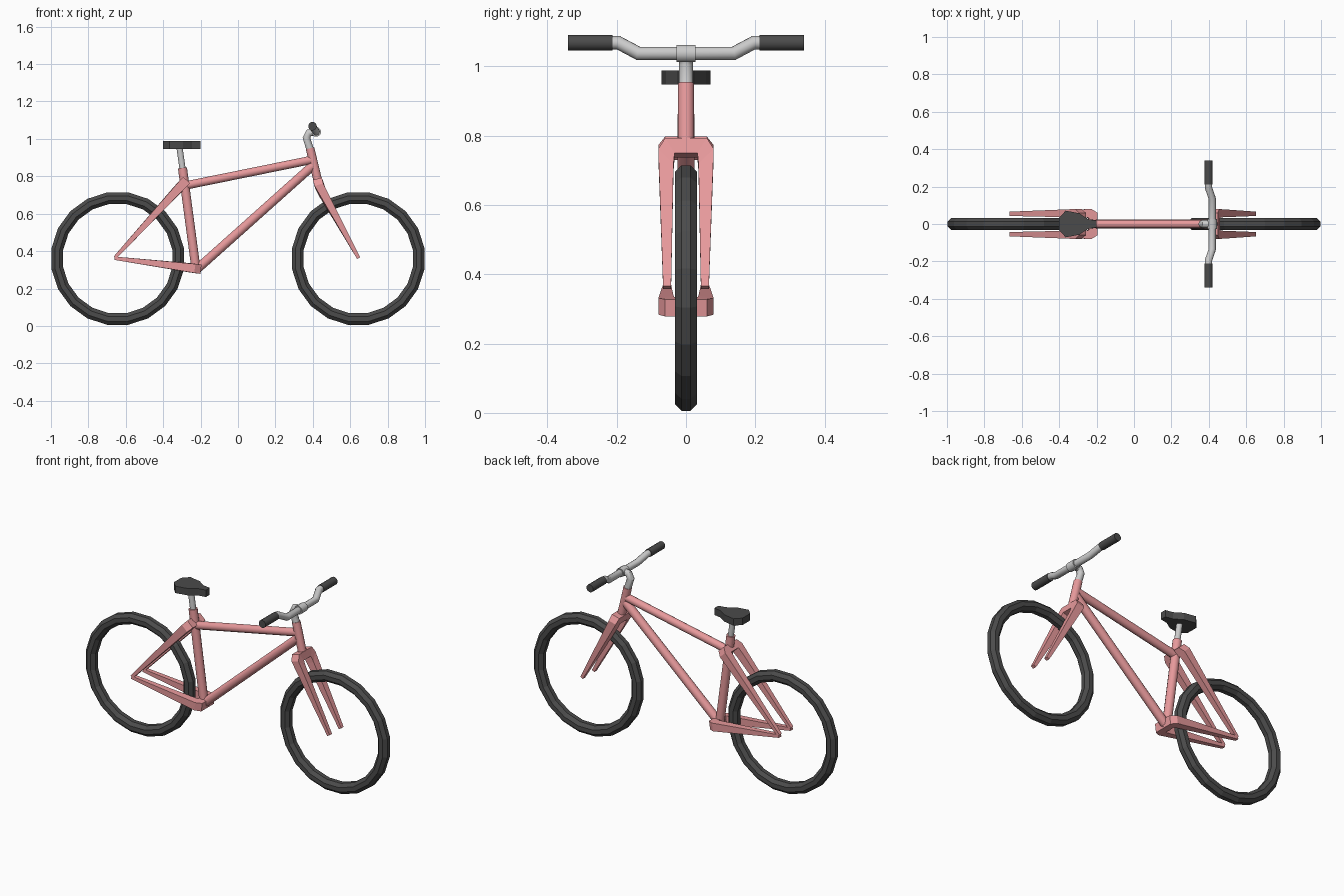
import bpy, bmesh
from math import pi, cos, sin
from mathutils import Vector

if "Cube" in bpy.data.objects:
    bpy.data.objects.remove(bpy.data.objects["Cube"])


def material(name, rgb):
    m = bpy.data.materials.new(name)
    m.diffuse_color = (*rgb, 1)
    m.use_nodes = True
    m.node_tree.nodes["Principled BSDF"].inputs["Base Color"].default_value = m.diffuse_color
    return m


PINK = material("pink_paint", (0.8, 0.32, 0.33))
DARK = material("dark_rubber", (0.07, 0.07, 0.07))
GREY = material("grey_metal", (0.55, 0.55, 0.55))


def finish(ob, mat, angle=None):
    ob.data.materials.append(mat)
    bpy.ops.object.select_all(action='DESELECT')
    ob.select_set(True)
    bpy.context.view_layer.objects.active = ob
    if angle:
        bpy.ops.object.shade_smooth_by_angle(angle=angle)
    return ob


def mesh_object(name, verts, faces, mat, angle=None):
    me = bpy.data.meshes.new(name)
    me.from_pydata(verts, [], faces)
    bm = bmesh.new()
    bm.from_mesh(me)
    bmesh.ops.recalc_face_normals(bm, faces=bm.faces)
    bm.to_mesh(me)
    bm.free()
    ob = bpy.data.objects.new(name, me)
    bpy.context.collection.objects.link(ob)
    return finish(ob, mat, angle)


def tube(name, path, r, mat, n=12):
    """Capped round tube swept along a path, mitred at the bends."""
    pts = [Vector(p) for p in path]
    verts, faces = [], []
    side = Vector((0, 1, 0)) if abs((pts[-1] - pts[0]).normalized().y) < 0.9 else Vector((0, 0, 1))
    for i, p in enumerate(pts):
        a = (p - pts[i - 1]).normalized() if i else (pts[1] - p).normalized()
        b = (pts[i + 1] - p).normalized() if i < len(pts) - 1 else a
        t = (a + b).normalized()
        u = (side - t * side.dot(t)).normalized()
        v = t.cross(u)
        for k in range(n):
            w = 2 * pi * (k + 0.5) / n
            verts.append(p + u * r * cos(w) + v * r * sin(w))
    for i in range(len(pts) - 1):
        for k in range(n):
            j = (k + 1) % n
            faces.append((i * n + k, i * n + j, i * n + n + j, i * n + n + k))
    faces += [tuple(range(n)), tuple(range(len(verts) - n, len(verts)))]
    return mesh_object(name, verts, faces, mat, pi / 5)


def tyre(name, cx, cz=0.36, R=0.327, r=0.034, seg=20, n=8):
    verts, faces = [], []
    for i in range(seg):
        a = 2 * pi * (i + 0.5) / seg
        for k in range(n):
            b = 2 * pi * (k + 0.5) / n
            d = R + r * cos(b)
            verts.append((cx + d * cos(a), r * sin(b), cz + d * sin(a)))
            i2, k2 = (i + 1) % seg, (k + 1) % n
            faces.append((i * n + k, i2 * n + k, i2 * n + k2, i * n + k2))
    return mesh_object(name, verts, faces, DARK)


def fork(name, top, knee, tip):
    """Two flat tapering blades joined by a chamfered crown."""
    top, knee, tip = (Vector((p[0], 0, p[1])) for p in (top, knee, tip))
    l1, l2 = (knee - top).length, (tip - knee).length
    L = l1 + l2

    def at(s):
        a, b, d = (top, knee, s) if s <= l1 else (knee, tip, s - l1)
        t = (b - a).normalized()
        return a + t * d, Vector((t.z, 0, -t.x))

    # outer distance, outer y, inner distance, inner y, half thickness
    half = [(0, 0.06, 0.045, 0.033, 0.025), (0.033, 0.08, 0.085, 0.036, 0.024),
            (L, 0.066, L, 0.043, 0.009)]
    sections = [(so, -yo, si, -yi, h) for so, yo, si, yi, h in reversed(half)] + half
    verts, faces = [], []
    for so, yo, si, yi, h in sections:
        for s, y, e in ((so, yo, -h), (so, yo, h), (si, yi, h), (si, yi, -h)):
            p, nrm = at(s)
            verts.append(p + nrm * e + Vector((0, y, 0)))
    for i in range(len(sections) - 1):
        for k in range(4):
            j = (k + 1) % 4
            faces.append((i * 4 + k, i * 4 + j, i * 4 + 4 + j, i * 4 + 4 + k))
    faces += [(0, 1, 2, 3), tuple(range(len(verts) - 4, len(verts)))]
    return mesh_object(name, verts, faces, PINK)


# Wheels
tyre("rear_tyre", -0.643)
tyre("front_tyre", 0.643)

# Frame tubes
tube("seat_tube", [(-0.222, 0, 0.285), (-0.297, 0, 0.845)], 0.025, PINK)
tube("top_tube", [(-0.285, 0, 0.75), (0.395, 0, 0.888)], 0.023, PINK)
tube("down_tube", [(-0.212, 0, 0.31), (0.40, 0, 0.857)], 0.025, PINK)
tube("head_tube", [(0.385, 0, 0.95), (0.432, 0, 0.755)], 0.024, PINK)

# Front fork and rear stays share one shape
fork("front_fork", (0.424, 0.787), (0.438, 0.735), (0.645, 0.362))
fork("seat_stays", (-0.275, 0.78), (-0.32, 0.733), (-0.658, 0.365))
fork("chain_stays", (-0.198, 0.303), (-0.25, 0.31), (-0.66, 0.362))

# Seat post and seat
tube("seat_post", [(-0.295, 0, 0.83), (-0.313, 0, 0.955)], 0.017, GREY)
edge = [(-0.40, 0.035), (-0.365, 0.071), (-0.295, 0.058), (-0.245, 0.026), (-0.20, 0.018)]
outline = edge + [(x, -y) for x, y in reversed(edge)]
n = len(outline)
mesh_object("seat", [(x, y, z) for z in (0.947, 0.988) for x, y in outline],
            [tuple(range(n)), tuple(range(n, 2 * n))] +
            [(i, (i + 1) % n, n + (i + 1) % n, n + i) for i in range(n)], DARK)

# Stem, clamp, handlebar and grips
tube("stem", [(0.387, 0, 0.94), (0.366, 0, 1.005), (0.378, 0, 1.032), (0.418, 0, 1.037)], 0.021, GREY)
tube("stem_clamp", [(0.418, -0.028, 1.037), (0.418, 0.028, 1.037)], 0.026, GREY)
bar = [(0.418, 0.137, 1.037), (0.398, 0.195, 1.068), (0.398, 0.23, 1.068)]
tube("handlebar", [(x, -y, z) for x, y, z in reversed(bar)] + bar, 0.02, GREY)
for s, label in ((-1, "right"), (1, "left")):
    tube(label + "_grip", [(0.398, s * 0.212, 1.068), (0.398, s * 0.34, 1.068)], 0.023, DARK)
